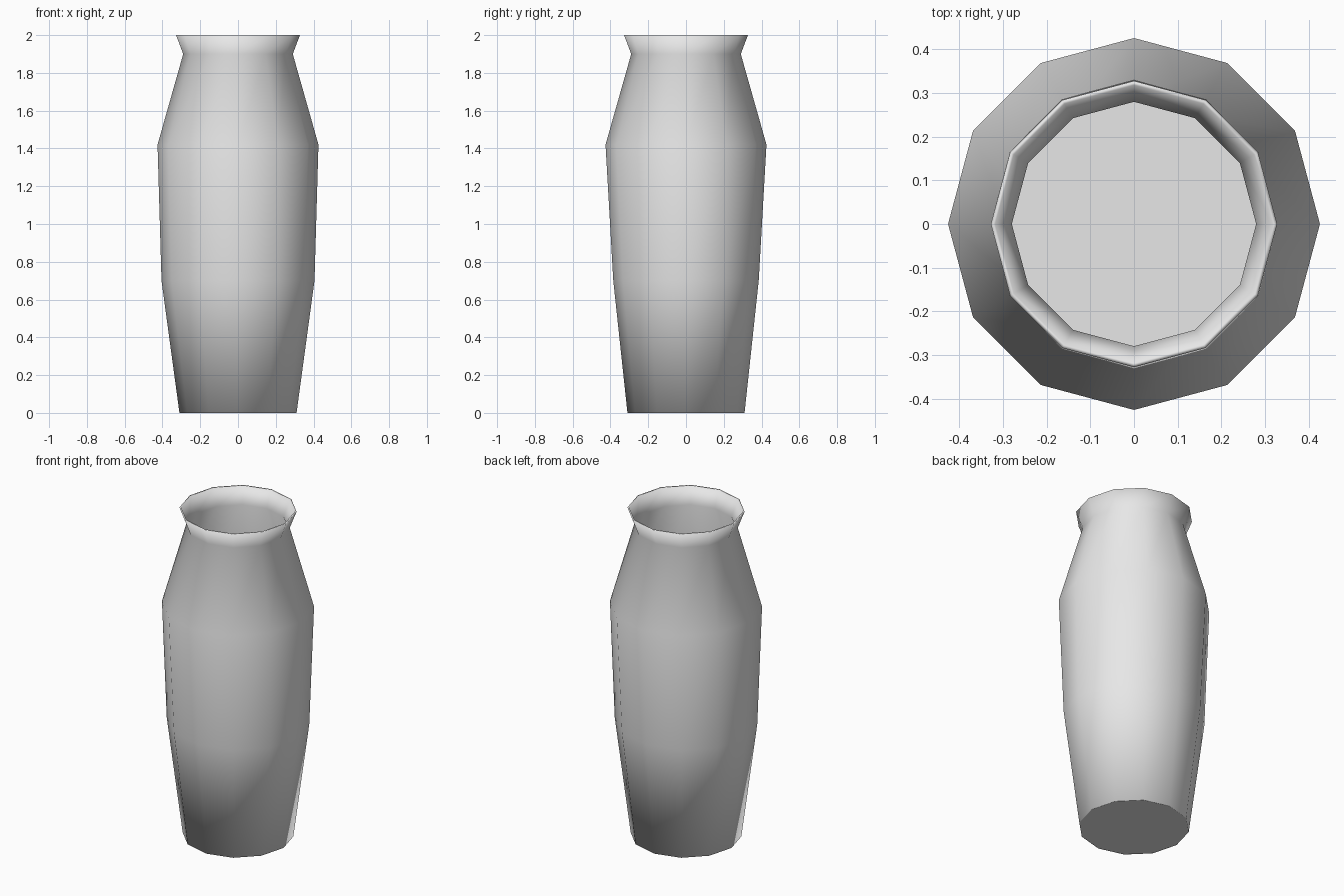
import bpy
import bmesh
from math import cos, sin, pi

cube = bpy.data.objects.get("Cube")
if cube:
    bpy.data.objects.remove(cube, do_unlink=True)

SIDES = 12
WALL = 0.01

# Plain glaze
glaze = bpy.data.materials.new("light grey glaze")
glaze.use_nodes = True
COLOUR = (0.8, 0.8, 0.8, 1)
glaze.diffuse_color = COLOUR
glaze.node_tree.nodes["Principled BSDF"].inputs["Base Color"].default_value = COLOUR

# Outer wall from foot to lip: x radius, y radius, height
outer = [(0.31, 0.31, 0), (0.405, 0.385, 0.7), (0.426, 0.426, 1.42),
         (0.29, 0.29, 1.9), (0.328, 0.328, 2)]
# Inner wall from lip back down to the floor
inner = [(rx - WALL, ry - WALL, max(z, WALL)) for rx, ry, z in reversed(outer)]
# Narrow foot ring softens the lower edge
foot = [(0.306, 0.306, 0)]

bm = bmesh.new()


def ring(rx, ry, z):
    angles = [2 * pi * i / SIDES for i in range(SIDES)]
    return [bm.verts.new((rx * cos(a), ry * sin(a), z)) for a in angles]


rings = [ring(*p) for p in foot + outer + inner]

# Walls
for low, high in zip(rings, rings[1:]):
    for i in range(SIDES):
        j = (i + 1) % SIDES
        bm.faces.new((low[i], low[j], high[j], high[i])).smooth = True

# Underside and inside floor
bm.faces.new(rings[0][::-1])
bm.faces.new(rings[-1])
bmesh.ops.recalc_face_normals(bm, faces=bm.faces)

mesh = bpy.data.meshes.new("vase")
bm.to_mesh(mesh)
bm.free()
mesh.materials.append(glaze)
vase = bpy.data.objects.new("vase", mesh)
bpy.context.collection.objects.link(vase)
